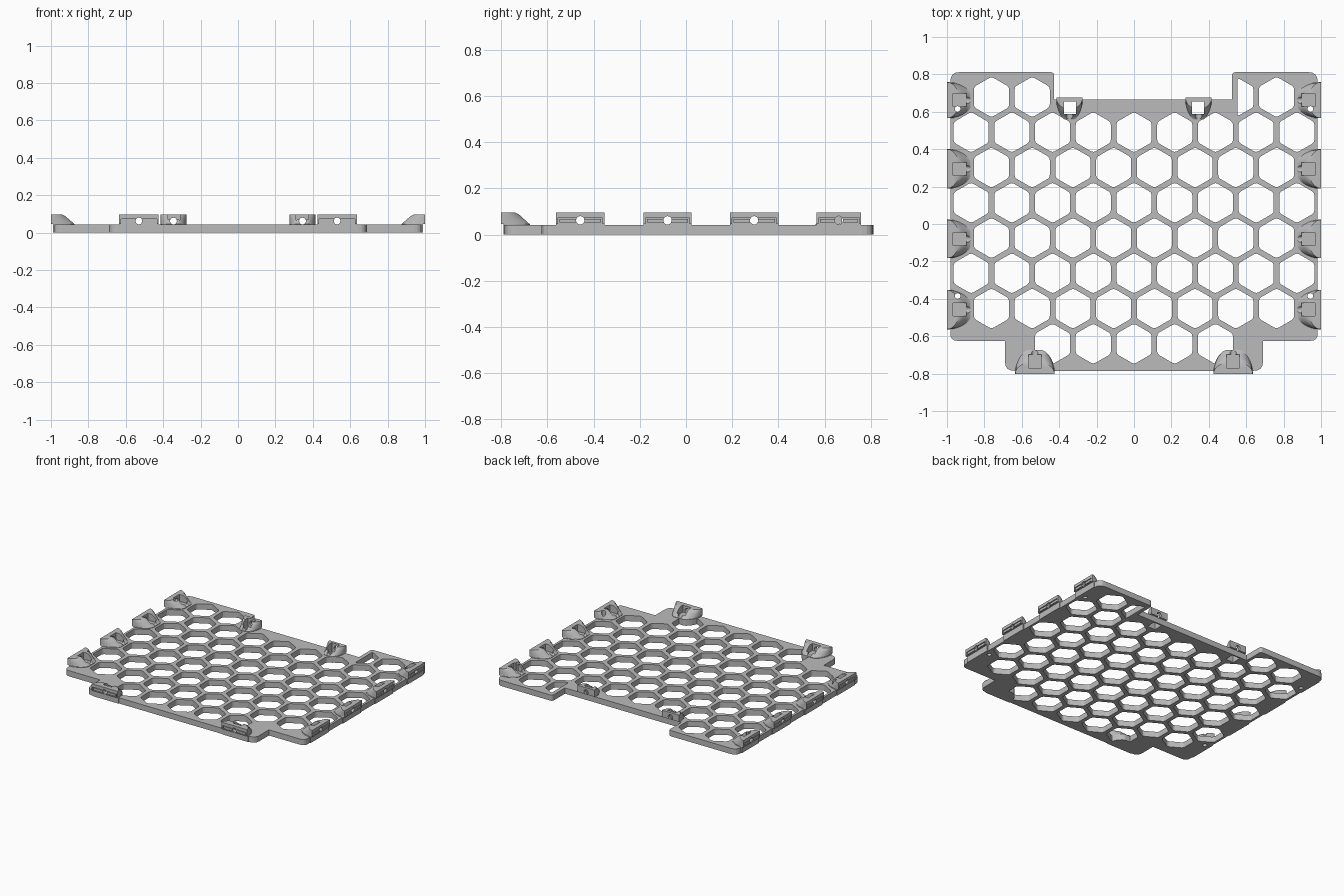
import bpy, bmesh
from math import sin, cos, pi, sqrt, radians
from mathutils import Vector, Matrix

cube = bpy.data.objects.get("Cube")
if cube:
    bpy.data.objects.remove(cube)

grey = bpy.data.materials.new("plain_grey")
grey.use_nodes = True
COLOUR = (0.5, 0.5, 0.5, 1)
grey.diffuse_color = COLOUR
grey.node_tree.nodes["Principled BSDF"].inputs["Base Color"].default_value = COLOUR


def rounded(corners, steps=4):
    """Outline with each (x, y, radius) corner softened by a short curve."""
    out = []
    for i, (x, y, r) in enumerate(corners):
        p = Vector((x, y))
        if r == 0:
            out.append(p)
            continue
        nxt = Vector(corners[(i + 1) % len(corners)][:2])
        a = p + (Vector(corners[i - 1][:2]) - p).normalized() * r
        b = p + (nxt - p).normalized() * r
        for k in range(steps + 1):
            t = k / steps
            out.append(a * (1 - t) ** 2 + p * 2 * t * (1 - t) + b * t * t)
    return out


def loft(bm, layers, matrix=Matrix()):
    """Closed solid through rings of points with equal counts."""
    rings = [[bm.verts.new(matrix @ Vector(p)) for p in ring] for ring in layers]
    for low, high in zip(rings, rings[1:]):
        for i in range(len(low)):
            j = (i + 1) % len(low)
            bm.faces.new((low[i], low[j], high[j], high[i]))
    bm.faces.new(rings[0][::-1])
    bm.faces.new(rings[-1])


def prism(bm, outline, z0, z1, matrix=Matrix()):
    loft(bm, [[(p[0], p[1], z) for p in outline] for z in (z0, z1)], matrix)


def box(bm, x0, x1, y0, y1, z0, z1, matrix=Matrix()):
    prism(bm, [(x0, y0), (x1, y0), (x1, y1), (x0, y1)], z0, z1, matrix)


def finish(bm, name):
    bmesh.ops.recalc_face_normals(bm, faces=bm.faces)
    mesh = bpy.data.meshes.new(name)
    bm.to_mesh(mesh)
    bm.free()
    mesh.materials.append(grey)
    ob = bpy.data.objects.new(name, mesh)
    bpy.context.collection.objects.link(ob)
    return ob


def cut(ob, bm):
    """Subtract a temporary solid from the object."""
    tool = finish(bm, "cutter")
    tool.hide_render = True
    mod = ob.modifiers.new("cut", 'BOOLEAN')
    mod.operation, mod.solver, mod.object = 'DIFFERENCE', 'EXACT', tool
    bpy.context.view_layer.update()
    graph = bpy.context.evaluated_depsgraph_get()
    mesh = bpy.data.meshes.new_from_object(ob.evaluated_get(graph))
    ob.modifiers.clear()
    ob.data = mesh
    bpy.data.objects.remove(tool)


# Base plate with rounded outer corners
THICK = 0.042
bm = bmesh.new()
prism(bm, rounded([
    (-.69, -.785, .05), (.69, -.785, .05), (.69, -.625, 0), (.982, -.625, .04),
    (.982, .812, .05), (.524, .812, .02), (.524, .665, 0), (-.427, .665, 0),
    (-.427, .812, .02), (-.982, .812, .05), (-.982, -.625, .04), (-.69, -.625, 0)]), 0, THICK)
plate = finish(bm, "honeycomb_plate")

# Honeycomb openings
PITCH, RADIUS = 0.2177, 0.1085
bm = bmesh.new()
for row in range(8):
    cy = 0.679 - row * PITCH * sqrt(3) / 2
    for col in range(-4, 5):
        cx = (col + (0.5 if row % 2 == 0 else 0)) * PITCH
        if abs(cx) > 0.9 or (row == 0 and -0.5 < cx < 0.5) or (row == 7 and abs(cx) > 0.5):
            continue
        pts = [(cx + RADIUS * sin(k * pi / 3), cy + RADIUS * cos(k * pi / 3)) for k in range(6)]
        # The opening beside the back notch is only a right half
        if row == 0 and 0.5 < cx < 0.6:
            edge = 0.553
            pts = [p for p in pts if p[0] > edge]
            pts += [(edge, cy - RADIUS * .95), (edge, cy + RADIUS * .95)]
        prism(bm, rounded([(x, y, .014) for x, y in pts], 2), -.1, .2)
cut(plate, bm)


def pin_holes():
    bm = bmesh.new()
    for x in (-.943, .943):
        for y in (-.385, .615):
            prism(bm, [(x + .015 * cos(k * pi / 8), y + .015 * sin(k * pi / 8))
                       for k in range(16)], -.1, .2)
    return bm


def back_slots():
    bm = bmesh.new()
    for x in (-.342, .342):
        box(bm, x - .033, x + .033, .587, .655, -.1, .2)
    return bm


cut(plate, pin_holes())
cut(plate, back_slots())


def bracket(name, x, y, turn, half, depth, back=False):
    """Domed screw mount; its outer face lies on local y = 0."""
    place = Matrix.Translation((x, y, 0)) @ Matrix.Rotation(radians(turn), 4, 'Z')
    bm = bmesh.new()
    rings = []
    for z, y0, d in ((0, .012, 1), (.045, .012, 1), (.046, 0, .98), (.06, 0, .86),
                     (.075, 0, .72), (.087, 0, .62), (.096, 0, .48)):
        ring = []
        for k in range(25):
            t = pi * k / 24
            ring.append((half * cos(t), y0 + (depth * d - y0) * min(1, 1.1 * sin(t)), z))
        rings.append(ring)
    loft(bm, rings, place)
    ob = finish(bm, name)
    parts = [ob]
    if back:
        cut(ob, back_slots())
    else:
        # Groove in the outer face
        bm = bmesh.new()
        box(bm, -half * .92, half * .92, -.02, .01, .047, .073, place)
        cut(ob, bm)
        # Tongue inside the groove
        bm = bmesh.new()
        box(bm, -half * .86, half * .86, .002, .02, .052, .068, place)
        parts.append(finish(bm, name + "_tongue"))
        # Nut pocket
        bm = bmesh.new()
        box(bm, -.035, .035, .033, .104, .044, .2, place)
        cut(ob, bm)
    # Screw hole, and pin holes at the corners
    for part in parts:
        bm = bmesh.new()
        loft(bm, [[(.018 * cos(k * pi / 10), v, .062 + .018 * sin(k * pi / 10))
                   for k in range(20)] for v in (-.05, .2)], place)
        cut(part, bm)
    if abs(turn) == 90:
        cut(ob, pin_holes())
    return parts


# Mounts along both sides, the front and the back
mounts = []
for side, sx, turn in (("right", -1, -90), ("left", 1, 90)):
    for i, (y, half) in enumerate(((-.458, .105), (-.08, .103), (.295, .105), (.662, .096))):
        mounts += bracket(f"{side}_mount_{i + 1}", sx, y, turn, half, .127)
    mounts += bracket(f"front_{side}_mount", sx * .53, -.802, 0, .105, .127)
    mounts += bracket(f"back_{side}_mount", sx * .345, .675, 180, .07, .115, True)

bpy.ops.object.select_all(action='DESELECT')
for ob in mounts:
    ob.select_set(True)
bpy.context.view_layer.objects.active = mounts[0]
bpy.ops.object.shade_smooth_by_angle(angle=radians(30))
